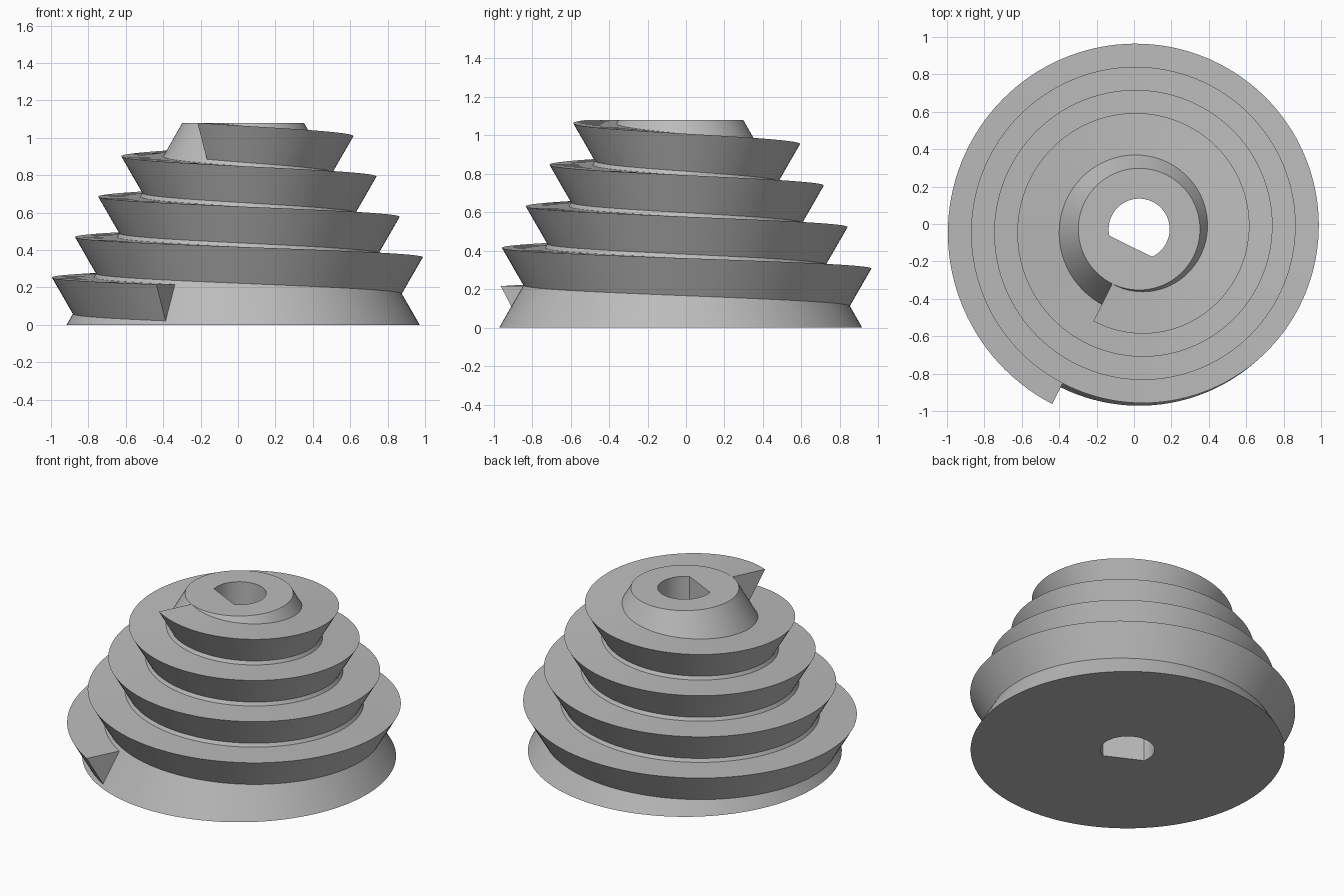
import bpy, bmesh, math
from math import cos, sin, tan, pi, radians

if "Cube" in bpy.data.objects:
    bpy.data.objects.remove(bpy.data.objects["Cube"])

CX, CY = 0.0275, -0.0275          # axis of the part
BASE_R, TOP_Z = 0.944, 1.08
SLOPE = 0.573                     # radius lost per unit height
START = radians(243.6)            # direction of thread ends and bore flat
PITCH, TURNS, STEPS = 0.216, 4, 128
THREAD_H, CREST = 0.195, 0.224    # thread height and radial depth
BORE_R, FLAT_D = 0.163, 0.102

metal = bpy.data.materials.new("plain grey")
metal.diffuse_color = (0.5, 0.5, 0.5, 1)
metal.use_nodes = True
metal.node_tree.nodes["Principled BSDF"].inputs["Base Color"].default_value = metal.diffuse_color


def cone_r(z):
    return BASE_R - SLOPE * z


def finish(name, bm):
    bmesh.ops.recalc_face_normals(bm, faces=bm.faces)
    mesh = bpy.data.meshes.new(name)
    bm.to_mesh(mesh)
    bm.free()
    mesh.materials.append(metal)
    ob = bpy.data.objects.new(name, mesh)
    bpy.context.collection.objects.link(ob)
    bpy.ops.object.select_all(action='DESELECT')
    ob.select_set(True)
    bpy.context.view_layer.objects.active = ob
    bpy.ops.object.shade_smooth_by_angle(angle=radians(25))


def skin(bm, a, b, closed=True):
    n = len(a)
    for i in range(n if closed else n - 1):
        j = (i + 1) % n
        bm.faces.new((a[i], a[j], b[j], b[i]))


def point(bm, r, ang, z):
    return bm.verts.new((CX + r * cos(ang), CY + r * sin(ang), z))


# Tapered core with a D-shaped through bore
bm = bmesh.new()
corner = math.acos(FLAT_D / BORE_R)
angles = sorted([2 * pi * i / STEPS - pi for i in range(STEPS)] + [-corner, corner])


def bore_r(a):
    return FLAT_D / cos(a) if abs(a) < corner else BORE_R


rings = [
    [point(bm, bore_r(a), a + START, 0) for a in angles],
    [point(bm, BASE_R, a + START, 0) for a in angles],
    [point(bm, cone_r(TOP_Z), a + START, TOP_Z) for a in angles],
    [point(bm, bore_r(a), a + START, TOP_Z) for a in angles],
]
for k in range(4):
    skin(bm, rings[k], rings[(k + 1) % 4])
finish("tapered_core", bm)

# Triangular thread winding up the core, sunk slightly into it
bm = bmesh.new()
sections = []
for i in range(TURNS * STEPS + 1):
    t = i / STEPS
    ang = START - 2 * pi * t
    top = TOP_Z - PITCH * (TURNS - t)
    low = top - THREAD_H
    sections.append([
        point(bm, cone_r(top) + CREST, ang, top),
        point(bm, cone_r(low), ang, low),
        point(bm, cone_r(low) - 0.01, ang, low),
        point(bm, cone_r(top) - 0.01, ang, top),
    ])
for a, b in zip(sections, sections[1:]):
    skin(bm, a, b)
bm.faces.new(sections[0])
bm.faces.new(sections[-1])
finish("spiral_thread", bm)
